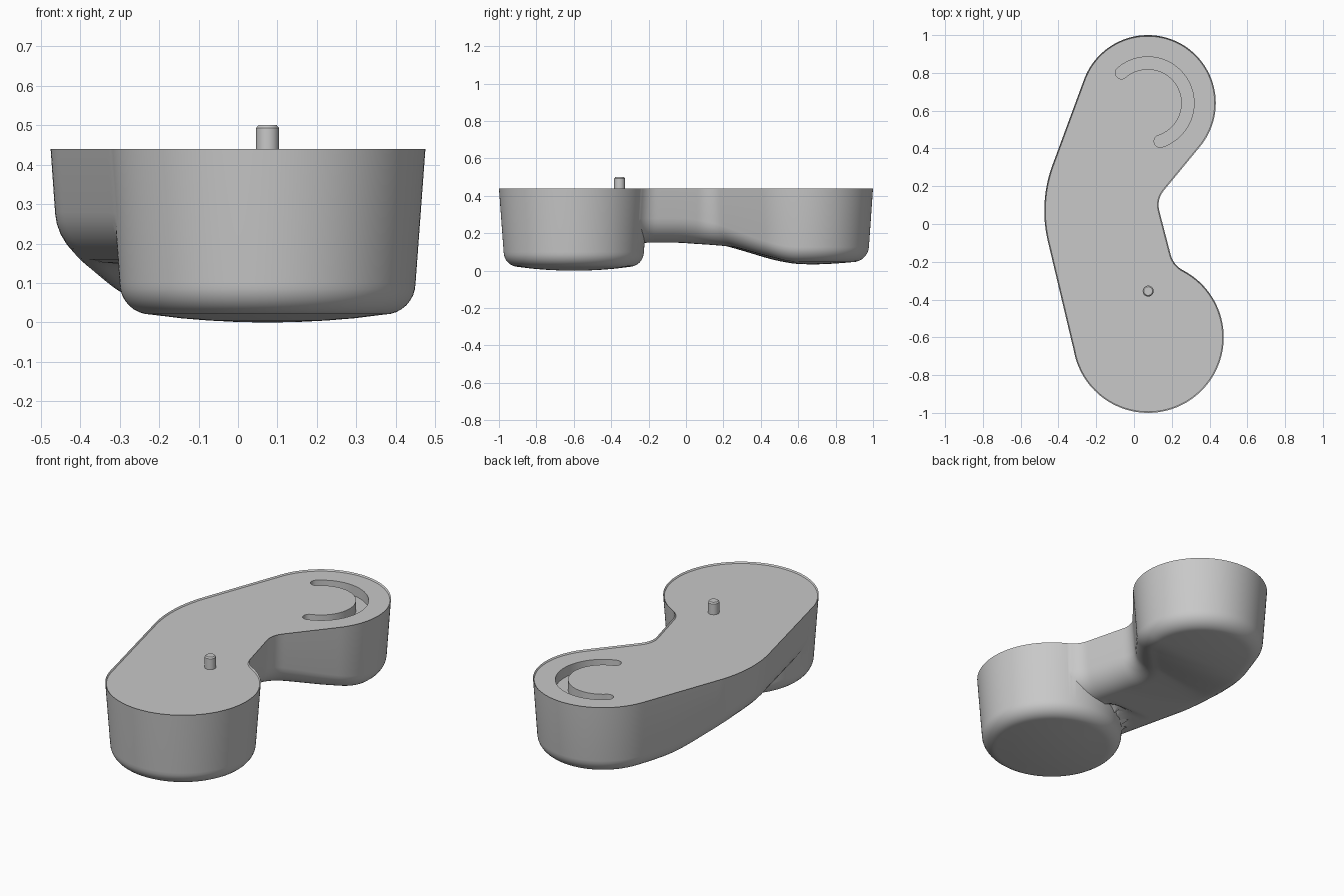
import bpy
import bmesh
from math import sin, cos, radians, hypot, pi
from mathutils import Vector

cube = bpy.data.objects.get("Cube")
if cube:
    bpy.data.objects.remove(cube, do_unlink=True)

TOP = 0.44
FRONT = Vector((0.075, -0.6))    # centre of the front cup
BACK = Vector((0.073, 0.64))     # centre of the back cup
DRAFT = 0.07                     # wall taper

grey = bpy.data.materials.new("plain_grey")
grey.use_nodes = True
colour = (0.58, 0.58, 0.58, 1)
grey.diffuse_color = colour
grey.node_tree.nodes["Principled BSDF"].inputs["Base Color"].default_value = colour


def arc(centre, radius, start, end, steps=40):
    """Points along an arc, angles in degrees."""
    angles = [radians(start + (end - start) * i / steps) for i in range(steps + 1)]
    return [Vector((centre[0] + radius * cos(a), centre[1] + radius * sin(a))) for a in angles]


def resample(path, count):
    """Even spacing along a polyline."""
    lengths = [0]
    for a, b in zip(path, path[1:]):
        lengths.append(lengths[-1] + (b - a).length)
    out, seg = [], 0
    for i in range(count):
        goal = lengths[-1] * i / (count - 1)
        while seg < len(path) - 2 and lengths[seg + 1] < goal:
            seg += 1
        span = max(lengths[seg + 1] - lengths[seg], 1e-9)
        out.append(path[seg].lerp(path[seg + 1], (goal - lengths[seg]) / span))
    return out


def add_rings(bm, rings):
    """Stack closed rings of points and join them with quads."""
    rows = [[bm.verts.new(p) for p in ring] for ring in rings]
    for low, high in zip(rows, rows[1:]):
        for i in range(len(low)):
            j = (i + 1) % len(low)
            bm.faces.new((low[i], low[j], high[j], high[i]))
    return rows


def finish(bm, name):
    bmesh.ops.remove_doubles(bm, verts=bm.verts, dist=1e-5)
    bmesh.ops.recalc_face_normals(bm, faces=bm.faces)
    mesh = bpy.data.meshes.new(name)
    bm.to_mesh(mesh)
    bm.free()
    mesh.materials.append(grey)
    obj = bpy.data.objects.new(name, mesh)
    bpy.context.collection.objects.link(obj)
    return obj


def activate(obj):
    bpy.ops.object.select_all(action='DESELECT')
    obj.select_set(True)
    bpy.context.view_layer.objects.active = obj


def boolean(obj, other, operation):
    other.hide_render = True
    mod = obj.modifiers.new("cut", 'BOOLEAN')
    mod.operation, mod.solver, mod.object = operation, 'EXACT', other
    activate(obj)
    bpy.ops.object.modifier_apply(modifier=mod.name)
    bpy.data.objects.remove(other, do_unlink=True)


def lathe(name, centre, profile, sides):
    """Closed turned solid from (radius, height) pairs."""
    bm = bmesh.new()
    turn = [2 * pi * i / sides for i in range(sides)]
    rows = add_rings(bm, [[(centre[0] + r * cos(a), centre[1] + r * sin(a), z) for a in turn]
                          for r, z in profile])
    bm.faces.new(rows[0])
    bm.faces.new(rows[-1])
    return finish(bm, name)


# Underside of the grip: high in the middle, sinking to the back cup
def blend(p):
    t = min(max((p.y + 0.05) / 0.65, 0), 1)
    return t * t * (3 - 2 * t)


def underside(p):
    s = blend(p)
    gap = min(max((p - FRONT).length - 0.375, 0), 0.04)
    fillet = 0.04 - (0.04 ** 2 - (0.04 - gap) ** 2) ** 0.5
    return 0.15 - 0.13 * s + 0.2 * s * (p - BACK).length_squared - fillet


# Grip and back cup: tapered outline with a rounded lower edge
COUNT, ACROSS = 130, 14
nose = (0.025, -0.56)
left = (arc(nose, 0.36, -60, -167) + arc((0.225, 0.07), 0.7, 193, 159)
        + arc(BACK, 0.36, 159, 60))
right = (arc(nose, 0.36, -60, 50) + arc((0.32, -0.13), 0.13, 242.5, 193)
         + arc((0.25, 0.1), 0.12, 193, 140) + arc(BACK, 0.36, -40, 60))
left, right = resample(left, COUNT), resample(right, COUNT)
outline = left + right[-2:0:-1]
total = len(outline)

inward = []
for i in range(total):
    t = (outline[(i + 1) % total] - outline[i - 1]).normalized()
    inward.append(Vector((t.y, -t.x)))

rings = [[(p.x, p.y, TOP) for p in outline]]
for k in range(9):
    a = k / 8 * pi / 2
    ring = []
    for p, n in zip(outline, inward):
        radius = 0.13 - 0.05 * blend(p)
        z = underside(p) + radius * (1 - sin(a))
        q = p + n * (DRAFT * (TOP - z) + radius * (1 - cos(a)))
        ring.append((q.x, q.y, z))
    rings.append(ring)

bm = bmesh.new()
rows = add_rings(bm, rings)
bm.faces.new(rows[0])
edge = rows[-1]
strips = []
for i in range(1, COUNT - 1):
    a, b = edge[i], edge[total - i]
    strip = [a]
    for j in range(1, ACROSS):
        f = j / ACROSS
        q = a.co.lerp(b.co, f)
        ends = underside(a.co.xy) * (1 - f) + underside(b.co.xy) * f
        strip.append(bm.verts.new((q.x, q.y, q.z - ends + underside(q.xy))))
    strips.append(strip + [b])
for s, t in zip(strips, strips[1:]):
    for j in range(ACROSS):
        bm.faces.new((s[j], s[j + 1], t[j + 1], t[j]))
for tip, s in ((edge[0], strips[0]), (edge[COUNT - 1], strips[-1])):
    for j in range(ACROSS):
        bm.faces.new((tip, s[j], s[j + 1]))
body = finish(bm, "handset_body")

# Front cup, turned with a slightly domed base
profile = [(0.4, TOP)]
profile += [(0.295 + 0.08 * cos(a), 0.1 - 0.08 * sin(a))
            for a in [k / 8 * pi / 2 for k in range(9)]]
profile += [(r, 0.22 * r * r) for r in (0.22, 0.15, 0.08, 0.02)]
boolean(body, lathe("front_cup", FRONT, profile, 128), 'UNION')

# Thin raised rim around the flat top
bm = bmesh.new()
bm.from_mesh(body.data)
top = [f for f in bm.faces if f.normal.z > 0.99 and f.calc_center_median().z > TOP - 0.001]
if len(top) > 1:
    top = bmesh.ops.dissolve_faces(bm, faces=top, use_verts=False)["region"]
bmesh.ops.inset_region(bm, faces=top, thickness=0.006, depth=-0.008, use_even_offset=False)
bm.to_mesh(body.data)
bm.free()

# Curved slot in the top of the back cup
START, END, MID, HALF = -72, 131, 0.2125, 0.0325


def slot_end(angle):
    return BACK + MID * Vector((cos(radians(angle)), sin(radians(angle))))


slot = (arc(BACK, MID + HALF, START, END) + arc(slot_end(END), HALF, END, END + 180, 12)[1:-1]
        + arc(BACK, MID - HALF, END, START)
        + arc(slot_end(START), HALF, START + 180, START + 360, 12)[1:-1])
bm = bmesh.new()
rows = add_rings(bm, [[(p.x, p.y, z) for p in slot] for z in (0.375, 0.5)])
for row in rows:
    bm.faces.new(row)
boolean(body, finish(bm, "slot_cutter"), 'DIFFERENCE')

# Locating pin with a chamfered tip
pin = lathe("locating_pin", (0.075, -0.355),
            [(0.029, 0.42), (0.029, 0.493), (0.023, 0.5)], 32)

for obj in (body, pin):
    activate(obj)
    bpy.ops.object.shade_smooth_by_angle(angle=radians(30))
